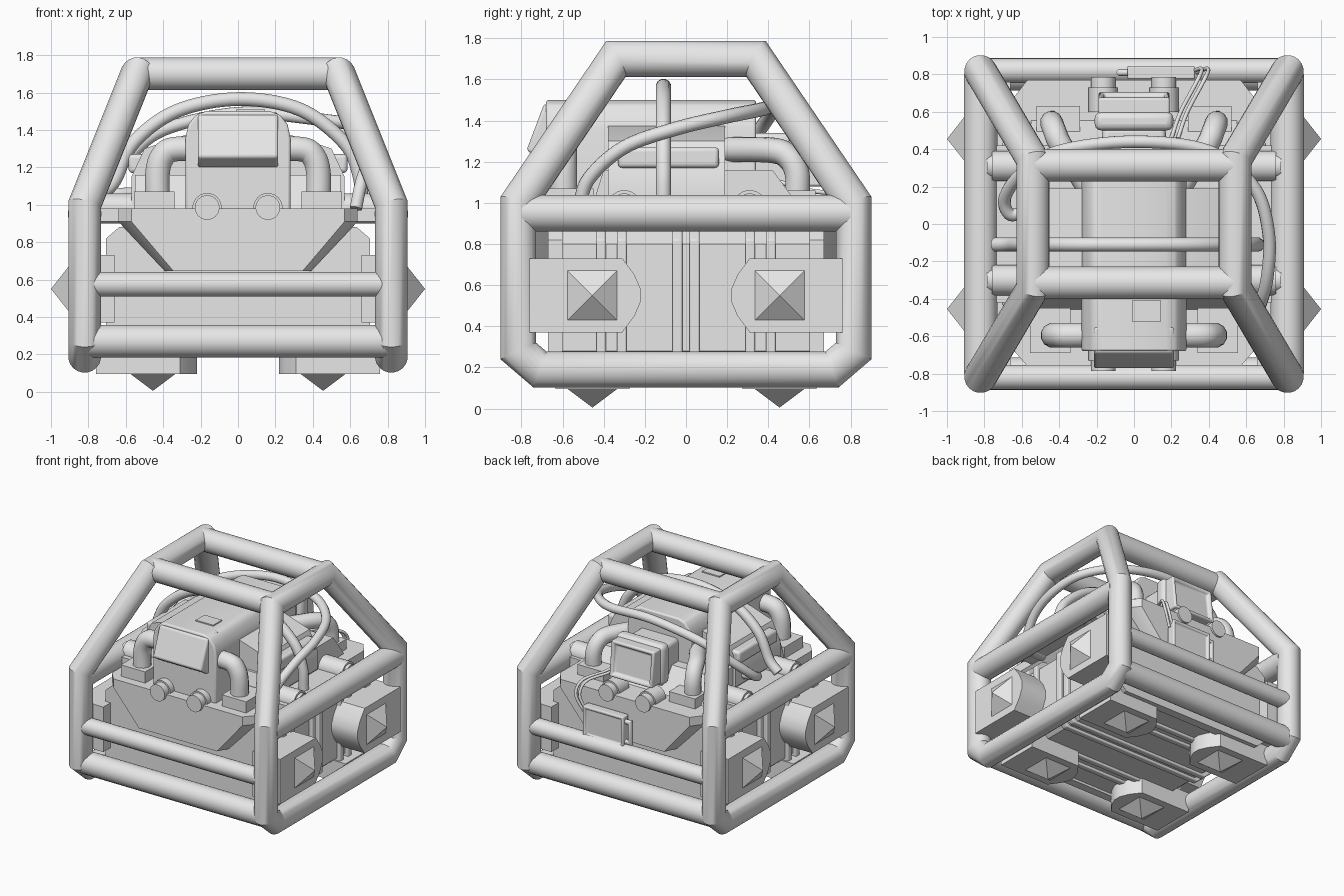
import bpy, bmesh, math
from mathutils import Vector

cube = bpy.data.objects.get("Cube")
if cube:
    bpy.data.objects.remove(cube)

grey = bpy.data.materials.new("light_grey")
grey.use_nodes = True
grey.diffuse_color = (0.8, 0.8, 0.8, 1)
grey.node_tree.nodes["Principled BSDF"].inputs["Base Color"].default_value = (0.8, 0.8, 0.8, 1)


def finish(name, bm, bevel=0):
    bmesh.ops.remove_doubles(bm, verts=bm.verts, dist=1e-5)
    bmesh.ops.recalc_face_normals(bm, faces=bm.faces)
    me = bpy.data.meshes.new(name)
    bm.to_mesh(me)
    bm.free()
    me.materials.append(grey)
    me.shade_smooth()
    me.set_sharp_from_angle(angle=math.radians(32))
    ob = bpy.data.objects.new(name, me)
    bpy.context.collection.objects.link(ob)
    if bevel:
        mod = ob.modifiers.new("bevel", "BEVEL")
        mod.width, mod.segments, mod.limit_method = bevel, 3, "ANGLE"
    return ob


def loft(name, rings, closed=False, bevel=0):
    """Skin a list of equal rings, capped unless closed."""
    bm = bmesh.new()
    vs = [[bm.verts.new(p) for p in r] for r in rings]
    n, m = len(rings), len(rings[0])
    for i in range(n if closed else n - 1):
        a, b = vs[i], vs[(i + 1) % n]
        for j in range(m):
            k = (j + 1) % m
            bm.faces.new((a[j], a[k], b[k], b[j]))
    if not closed:
        bm.faces.new(vs[0])
        bm.faces.new(vs[-1])
    return finish(name, bm, bevel)


def prism(name, profile, axis, a, b, bevel=0):
    place = {"x": lambda u, v, t: (t, u, v), "y": lambda u, v, t: (u, t, v),
             "z": lambda u, v, t: (u, v, t)}[axis]
    return loft(name, [[place(u, v, t) for u, v in profile] for t in (a, b)], bevel=bevel)


def box(name, x, y, z, bevel=0):
    rect = [(x[0], y[0]), (x[1], y[0]), (x[1], y[1]), (x[0], y[1])]
    return prism(name, rect, "z", z[0], z[1], bevel)


def both(half):
    """Complete a right-hand profile with its mirror image."""
    return half + [(-u, v) for u, v in reversed(half)]


def tube(name, path, r, closed=False, sides=20):
    """Round bar along a path with mitred corners."""
    pts = [Vector(p) for p in path]
    n = len(pts)
    d_out = [(pts[(i + 1) % n] - pts[i]).normalized() for i in range(n)]
    d = d_out[-1] if closed else d_out[0]
    side = d.orthogonal().normalized()
    up = d.cross(side)
    offs = [r * (side * math.cos(t) + up * math.sin(t))
            for t in (2 * math.pi * k / sides for k in range(sides))]
    rings = []
    for i, p in enumerate(pts):
        e = d if (i == n - 1 and not closed) else d_out[i]
        nrm = d + e
        offs = [o - d * (o.dot(nrm) / d.dot(nrm)) for o in offs]
        rings.append([p + o for o in offs])
        offs = [o - e * o.dot(e) for o in offs]
        d = e
    return loft(name, rings, closed)


def hose(name, path, r, steps=8):
    """Bar along a smooth curve through the given points."""
    p = [Vector(q) for q in path]
    p = [2 * p[0] - p[1]] + p + [2 * p[-1] - p[-2]]
    out = []
    for i in range(1, len(p) - 2):
        a, b, c, e = p[i - 1:i + 3]
        for k in range(steps):
            t = k / steps
            out.append(0.5 * (2 * b + (c - a) * t + (2 * a - 5 * b + 4 * c - e) * t * t
                              + (3 * b - a - 3 * c + e) * t ** 3))
    return tube(name, out + [p[-2]], r, sides=12)


# Roll cage
half = [(0.71, 0.19), (0.815, 0.28), (0.815, 1.0), (0.34, 1.70)]
loop = half + [(-y, z) for y, z in reversed(half)]
for s, side in ((1, "left"), (-1, "right")):
    tube(f"{side}_cage_frame", [(s * (0.54 if z > 1.5 else 0.82), y, z) for y, z in loop], 0.088, True)
    tube(f"{side}_cage_rail", [(s * 0.82, -0.8, 0.95), (s * 0.82, 0.8, 0.95)], 0.09)
for s, end in ((-1, "front"), (1, "back")):
    for part, x, y, z, r in (("top_bar", 0.54, 0.315, 1.70, 0.088),
                             ("lower_rail", 0.81, 0.80, 0.27, 0.088),
                             ("upper_rail", 0.79, 0.82, 0.575, 0.066)):
        tube(f"{end}_{part}", [(-x, s * y, z), (x, s * y, z)], r)

# Mounting plates with pyramid studs, on the sides and underneath
outline = [(0.76, -0.18), (0.31, -0.18), (0.25, -0.1), (0.22, -0.03),
           (0.22, 0.03), (0.25, 0.1), (0.31, 0.18), (0.76, 0.18)]
square = [(-1, -1), (1, -1), (1, 1), (-1, 1)]
for sx in (1, -1):
    for sy in (1, -1):
        prism("side_plate", [(sy * u, 0.55 + v) for u, v in outline], "x", sx * 0.66, sx * 0.905)
        prism("foot_plate", [(sx * u, sy * 0.455 + v) for u, v in outline], "z", 0.095, 0.26)
        loft("side_stud", [[(sx * x, sy * 0.455 + h * u, 0.55 + h * v) for u, v in square]
                           for x, h in ((0.89, 0.125), (0.905, 0.12), (1.0, 0))])
        loft("foot_stud", [[(sx * 0.455 + h * u, sy * 0.455 + h * v, z) for u, v in square]
                           for z, h in ((0.11, 0.125), (0.095, 0.12), (0.005, 0))])

# Lower body with ribs
def body(x, z0, z1):
    return both([(x - 0.07, z0), (x, z0 + 0.06), (x, z1 - 0.06), (x - 0.07, z1)])

prism("body_core", body(0.675, 0.22, 0.86), "y", -0.64, 0.64)
for s in (1, -1):
    prism("body_end", body(0.705, 0.2, 0.88), "y", s * 0.60, s * 0.67)
    for y in (0.042, 0.312, 0.412):
        prism("body_rib", body(0.705, 0.2, 0.88), "y", s * y - 0.024, s * y + 0.024, 0.008)

# Tapered hopper between body and deck
wide = both([(0.39, 0.645), (0.64, 0.91), (0.64, 0.98)])
narrow = both([(0.345, 0.645), (0.57, 0.91), (0.57, 0.98)])
loft("hopper", [[(x, y, z) for x, z in prof] for y, prof in
                ((-0.76, narrow), (-0.68, wide), (0.68, wide), (0.77, narrow))])
for s in (1, -1):
    box("side_shelf", (s * 0.6, s * 0.745), (-0.42, 0.42), (0.91, 0.98))
    for y in (-0.3, 0.31):
        tube("side_port", [(s * 0.5, y, 0.98), (s * 0.76, y, 0.98)], 0.082)
        tube("side_port_cap", [(s * 0.75, y, 0.98), (s * 0.785, y, 0.98)], 0.066)

# Engine block
prism("engine_base", [(-0.46, 0.97), (0.56, 0.97), (0.42, 1.16), (-0.4, 1.16)], "x", -0.55, 0.55)
prism("engine_top", both([(0.57, 1.0), (0.57, 1.15), (0.5, 1.3), (0.26, 1.38)]), "y", -0.38, 0.19)
for s in (1, -1):
    box("engine_side_panel", (s * 0.4, s * 0.585), (-0.33, 0.16), (1.17, 1.27), 0.02)

# Central housing, front visor and hatch
prism("housing", both([(0.28, 0.97), (0.28, 1.36), (0.265, 1.43), (0.225, 1.48), (0.17, 1.5)]),
      "y", -0.68, 0.34, 0.012)
prism("visor", [(-0.55, 1.495), (-0.69, 1.48), (-0.775, 1.255), (-0.69, 1.2), (-0.55, 1.2)],
      "x", -0.215, 0.215, 0.015)
box("hatch", (-0.01, 0.145), (-0.52, -0.41), (1.48, 1.509))

# Rear monitor with sunken screen
box("monitor_neck", (-0.17, 0.17), (0.3, 0.52), (0.97, 1.34), 0.03)
box("monitor_collar", (-0.21, 0.21), (0.5, 0.6), (1.06, 1.38), 0.035)
bm = bmesh.new()
bmesh.ops.create_cube(bm, size=1)
for v in bm.verts:
    v.co = (v.co.x * 0.38, 0.62 + v.co.y * 0.14 - v.co.z * 0.03, 1.22 + v.co.z * 0.28)
bm.faces.ensure_lookup_table()
back = max(bm.faces, key=lambda f: f.calc_center_median().y)
bmesh.ops.inset_region(bm, faces=[back], thickness=0.035)
bmesh.ops.inset_region(bm, faces=[back], thickness=0.012, depth=-0.025)
finish("monitor", bm, 0.012)

# Round knobs on both ends
for s in (-1, 1):
    for x in (-0.165, 0.16):
        tube("knob", [(x, s * 0.7, 0.985), (x, s * 0.785, 0.985)], 0.066)
        tube("knob_neck", [(x, s * 0.6, 0.985), (x, s * 0.73, 0.985)], 0.078)

# Rear hand panel with grip and cables
bm = bmesh.new()
bmesh.ops.create_cube(bm, size=1)
for v in bm.verts:
    v.co = (0.145 + v.co.x * 0.36, 0.81 + v.co.y * 0.07, 0.74 + v.co.z * 0.25)
back = max(bm.faces, key=lambda f: f.calc_center_median().y)
bmesh.ops.inset_region(bm, faces=[back], thickness=0.03)
bmesh.ops.inset_region(bm, faces=[back], thickness=0.008, depth=-0.015)
finish("hand_panel", bm, 0.01)
tube("panel_grip", [(0, 0.81, 0.82), (-0.075, 0.81, 0.82), (-0.075, 0.81, 0.66), (0, 0.81, 0.66)], 0.018)
for d in (0, 0.035):
    hose("panel_cable", [(0.2 + d, 0.46, 1.1), (0.25 + d, 0.6, 1.06), (0.34 + d, 0.77, 1.03),
                         (0.36 + d, 0.83, 0.93), (0.3 + d, 0.81, 0.8)], 0.011)

# Elbow pipes on their pads
for s in (1, -1):
    box("front_pipe_pad", (s * 0.34, s * 0.555), (-0.69, -0.45), (0.97, 1.07))
    box("back_pipe_pad", (s * 0.29, s * 0.52), (0.4, 0.63), (0.97, 1.06))
    hose("front_pipe", [(s * 0.43, -0.595, 1.0), (s * 0.43, -0.595, 1.17), (s * 0.405, -0.595, 1.255),
                        (s * 0.35, -0.595, 1.295), (s * 0.2, -0.595, 1.3)], 0.068)
    hose("back_pipe", [(s * 0.44, 0.54, 1.0), (s * 0.44, 0.54, 1.14), (s * 0.425, 0.5, 1.22),
                       (s * 0.39, 0.42, 1.255), (s * 0.25, 0.2, 1.26)], 0.062)

# Overhead hoses
hose("arch_hose", [(0.66, -0.11, 0.98), (0.65, -0.11, 1.15), (0.57, -0.11, 1.33), (0.33, -0.11, 1.51),
                   (0, -0.11, 1.565), (-0.33, -0.11, 1.5), (-0.56, -0.11, 1.33),
                   (-0.66, -0.11, 1.13), (-0.74, -0.11, 1.05)], 0.038)
hose("sweep_hose", [(0.63, -0.52, 0.98), (0.66, -0.47, 1.12), (0.71, -0.3, 1.27), (0.72, -0.05, 1.36),
                    (0.64, 0.2, 1.42), (0.4, 0.39, 1.46), (0, 0.44, 1.49), (-0.4, 0.39, 1.4),
                    (-0.6, 0.27, 1.24), (-0.69, 0.14, 1.11), (-0.66, 0.05, 1.06), (-0.55, 0.08, 1.06)], 0.034)
